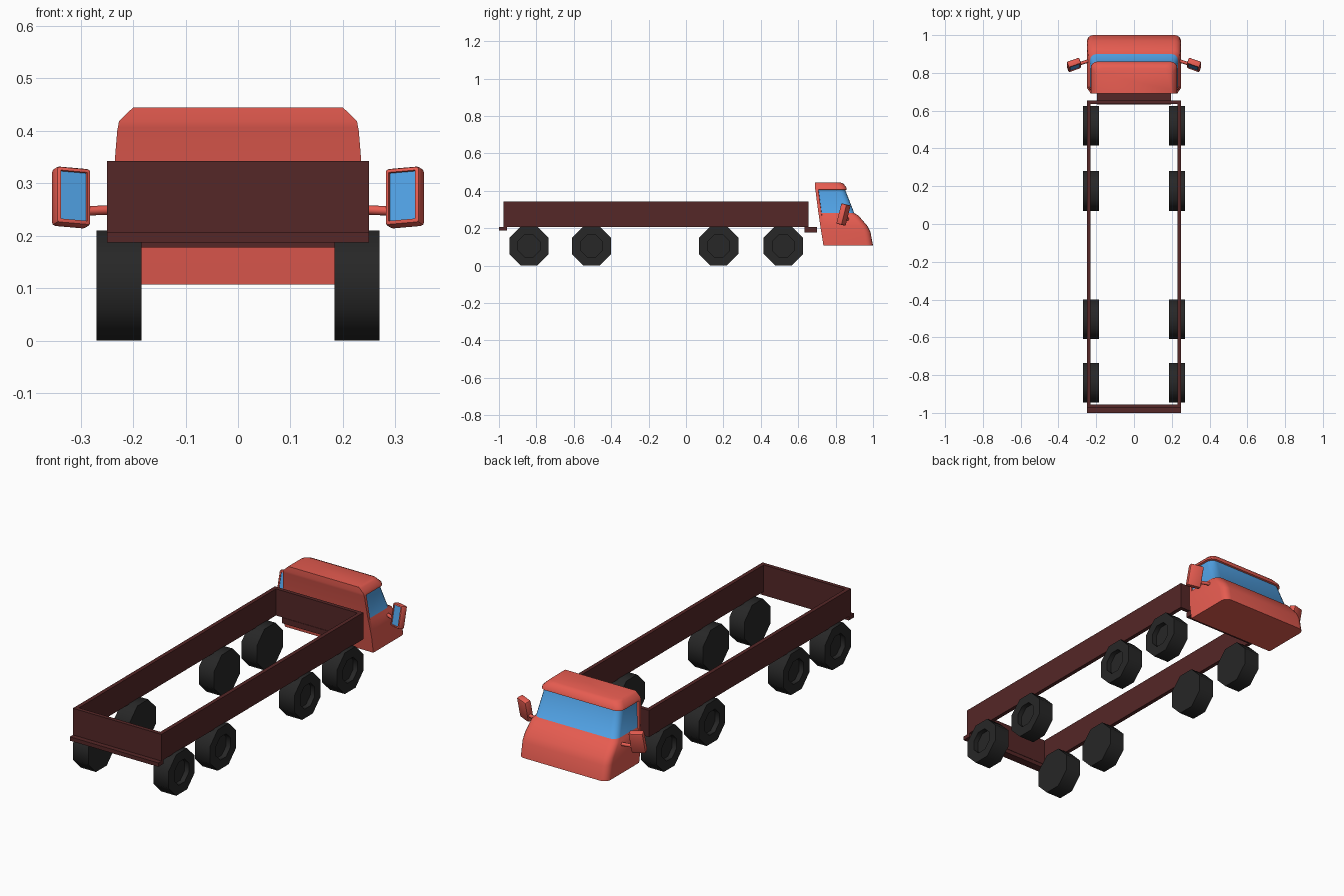
import bpy, bmesh, math
from mathutils import Vector, Matrix

if "Cube" in bpy.data.objects:
    bpy.data.objects.remove(bpy.data.objects["Cube"])


def material(name, rgb):
    m = bpy.data.materials.new(name)
    m.diffuse_color = (*rgb, 1)
    m.use_nodes = True
    m.node_tree.nodes["Principled BSDF"].inputs["Base Color"].default_value = m.diffuse_color
    return m


RED = material("red_paint", (0.80, 0.108, 0.082))
MAROON = material("dark_maroon", (0.09, 0.020, 0.020))
RUBBER = material("rubber", (0.020, 0.020, 0.020))
GLASS = material("blue_glass", (0.082, 0.36, 0.78))


def finish(bm, name, mats, angle=None):
    bmesh.ops.recalc_face_normals(bm, faces=bm.faces)
    me = bpy.data.meshes.new(name)
    bm.to_mesh(me)
    bm.free()
    ob = bpy.data.objects.new(name, me)
    bpy.context.collection.objects.link(ob)
    for m in mats:
        me.materials.append(m)
    if angle:
        bpy.ops.object.select_all(action='DESELECT')
        ob.select_set(True)
        bpy.context.view_layer.objects.active = ob
        bpy.ops.object.shade_smooth_by_angle(angle=math.radians(angle))
    return ob


def box(name, lo, hi, mat):
    bm = bmesh.new()
    bmesh.ops.create_cube(bm, size=1)
    for v in bm.verts:
        v.co = [l + (c + 0.5) * (h - l) for l, h, c in zip(lo, hi, v.co)]
    return finish(bm, name, [mat])


def loft(bm, rings):
    rows = [[bm.verts.new(p) for p in r] for r in rings]
    n = len(rows[0])
    bands = [[bm.faces.new((a[i], a[(i + 1) % n], b[(i + 1) % n], b[i])) for i in range(n)]
             for a, b in zip(rows, rows[1:])]
    bm.faces.new(rows[0])
    bm.faces.new(rows[-1])
    return bands


# cargo bed: four open side boards and the ledges at both ends
for s, side in ((-1, "left"), (1, "right")):
    x0, x1 = sorted((s * 0.230, s * 0.25))
    box(side + "_bed_board", (x0, -0.975, 0.207), (x1, 0.655, 0.343), MAROON)
box("rear_bed_board", (-0.230, -0.975, 0.207), (0.230, -0.955, 0.343), MAROON)
box("front_bed_board", (-0.230, 0.635, 0.207), (0.230, 0.655, 0.343), MAROON)
box("rear_ledge", (-0.25, -1.0, 0.187), (0.25, -0.957, 0.207), MAROON)
box("cab_coupling", (-0.195, 0.633, 0.178), (0.195, 0.70, 0.207), MAROON)

# wheels: octagons with a recessed hub on the outer side
R = 0.105 / math.cos(math.pi / 8)
for s, side in ((-1, "left"), (1, "right")):
    for i, y in enumerate((-0.84, -0.505, 0.175, 0.52)):
        bm = bmesh.new()
        loft(bm, [[(s * x, y + r * math.cos((k + 0.5) * math.pi / 4),
                    0.105 + r * math.sin((k + 0.5) * math.pi / 4)) for k in range(8)]
                  for x, r in ((0.184, R), (0.27, R), (0.27, 0.063), (0.245, 0.063))])
        finish(bm, f"{side}_wheel_{i + 1}", [RUBBER], 50)


# cab: stacked plan sections with rounded front corners
def cab_ring(z, yb, yf, hw, glass_hw, r=0.035):
    half = [(hw, yb), (hw, yb + 0.016), (glass_hw, yb + 0.017)]
    for k in range(5):
        a = k * math.pi / 8
        half.append((glass_hw - r + r * math.cos(a), yf - r + r * math.sin(a)))
    return [(x, y, z) for x, y in half] + [(-x, y, z) for x, y in reversed(half)]


bm = bmesh.new()
bands = loft(bm, [cab_ring(*s) for s in (
    (0.107, 0.735, 1.000, 0.250, 0.250),
    (0.180, 0.723, 0.986, 0.250, 0.250),
    (0.212, 0.718, 0.970, 0.248, 0.248),
    (0.268, 0.710, 0.922, 0.242, 0.242),
    (0.280, 0.708, 0.900, 0.240, 0.233),
    (0.403, 0.692, 0.852, 0.230, 0.220),
    (0.406, 0.691, 0.860, 0.229, 0.229),
    (0.418, 0.690, 0.857, 0.227, 0.227),
    (0.438, 0.690, 0.842, 0.207, 0.207),
    (0.445, 0.690, 0.825, 0.199, 0.199))])
for f in bands[4][2:13]:      # window band wraps both sides and the front
    f.material_index = 1
finish(bm, "cab", [RED, GLASS], 46)

# mirrors: bevelled housings with sunken glass facing the rear, on short arms
for s, side in ((-1, "left"), (1, "right")):
    bm = bmesh.new()
    bmesh.ops.create_cube(bm, size=1)
    bmesh.ops.scale(bm, vec=(0.070, 0.034, 0.112), verts=bm.verts)
    bmesh.ops.bevel(bm, geom=bm.edges[:], offset=0.007, segments=2, affect='EDGES', profile=0.5)
    pane = min(bm.faces, key=lambda f: f.calc_center_median().y + f.normal.y)
    bmesh.ops.inset_region(bm, faces=[pane], thickness=0.002)
    bmesh.ops.inset_region(bm, faces=[pane], thickness=0.001, depth=-0.005)
    pane.material_index = 1
    place = (Matrix.Translation((s * 0.318, 0.842, 0.273))
             @ Matrix.Rotation(-math.radians(14), 4, 'X')
             @ Matrix.Rotation(-s * math.radians(20), 4, 'Z'))
    bmesh.ops.transform(bm, matrix=place, verts=bm.verts)
    finish(bm, side + "_mirror", [RED, GLASS], 35)

    bm = bmesh.new()
    a, b = Vector((s * 0.225, 0.868, 0.250)), Vector((s * 0.30, 0.845, 0.247))
    turn = (b - a).to_track_quat('Z', 'Y').to_matrix().to_4x4()
    bmesh.ops.create_cone(bm, cap_ends=True, segments=8, radius1=0.009, radius2=0.009,
                          depth=(b - a).length, matrix=Matrix.Translation((a + b) / 2) @ turn)
    finish(bm, side + "_mirror_arm", [RED], 50)
